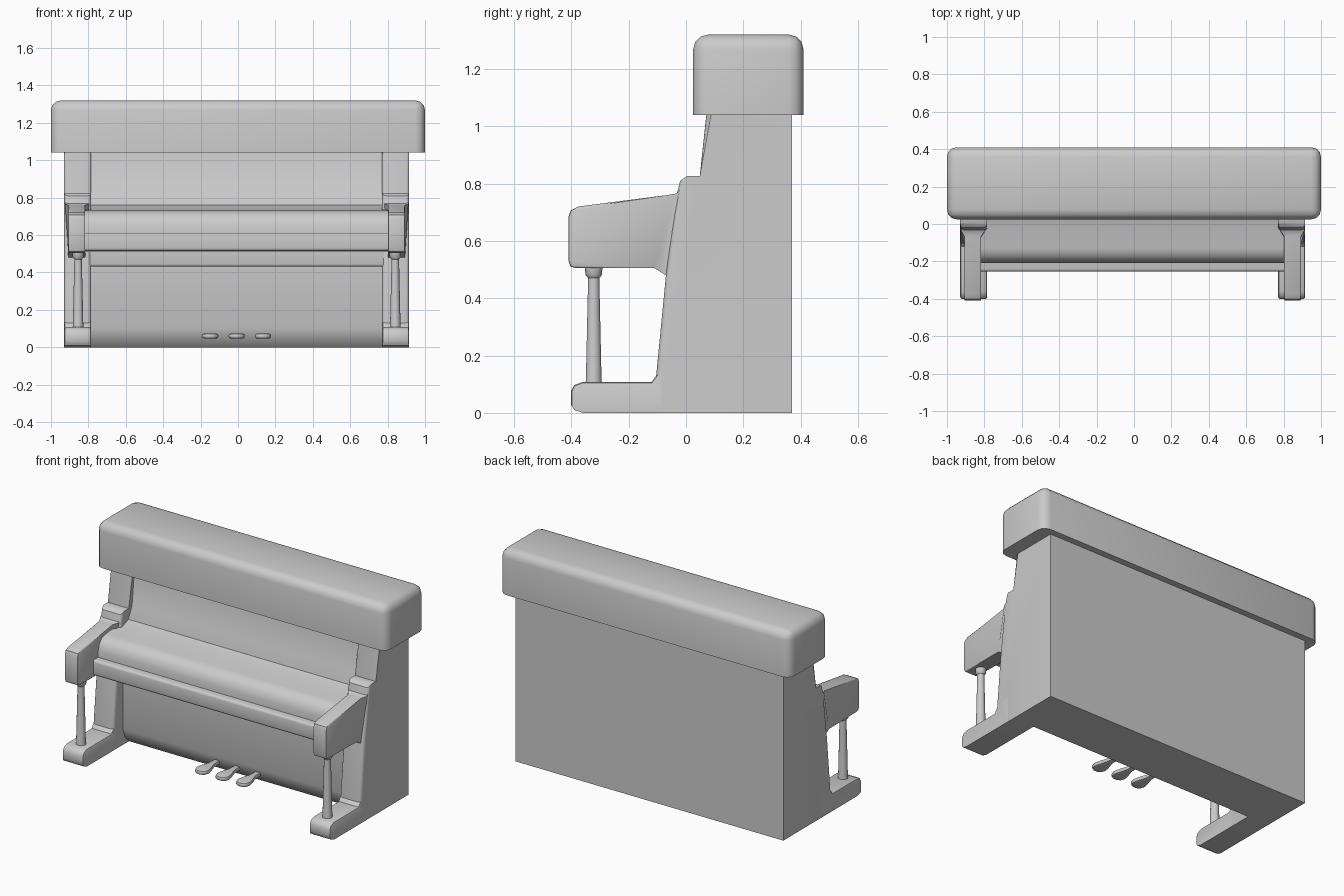
import bpy, bmesh
from math import sin, cos, pi
from mathutils import Vector

if "Cube" in bpy.data.objects:
    bpy.data.objects.remove(bpy.data.objects["Cube"])

CX = -0.007  # the case sits a hair left of the top lid


def finish(name, bm, mirror=False, x=CX, angle=40):
    bmesh.ops.recalc_face_normals(bm, faces=bm.faces)
    me = bpy.data.meshes.new(name)
    bm.to_mesh(me)
    bm.free()
    ob = bpy.data.objects.new(name, me)
    ob.location.x = x
    bpy.context.collection.objects.link(ob)
    if mirror:
        ob.modifiers.new("mirror", 'MIRROR').use_axis[0] = True
    bpy.ops.object.select_all(action='DESELECT')
    bpy.context.view_layer.objects.active = ob
    ob.select_set(True)
    bpy.ops.object.shade_smooth_by_angle(angle=angle * pi / 180)
    return ob


def prism(profile, x0, x1):
    """Extrude a (y, z) profile along x."""
    bm = bmesh.new()
    face = bm.faces.new([bm.verts.new((x0, y, z)) for y, z in profile])
    ext = bmesh.ops.extrude_face_region(bm, geom=[face])
    bmesh.ops.translate(bm, vec=(x1 - x0, 0, 0),
                        verts=[g for g in ext["geom"] if isinstance(g, bmesh.types.BMVert)])
    return bm


def bevel(bm, test, width, segments=3):
    """Round the edges whose midpoint and direction pass the test."""
    edges = []
    for e in bm.edges:
        a, b = e.verts[0].co, e.verts[1].co
        if test((a + b) / 2, (b - a).normalized()):
            edges.append(e)
    bmesh.ops.bevel(bm, geom=edges, offset=width, segments=segments,
                    profile=0.5, affect='EDGES', clamp_overlap=True)


def box(lo, hi):
    return prism([(lo[1], lo[2]), (hi[1], lo[2]), (hi[1], hi[2]), (lo[1], hi[2])], lo[0], hi[0])


# top lid: rounded along the top and the upright corners
bm = box((-1, 0.025, 1.04), (1, 0.41, 1.32))
bevel(bm, lambda m, d: m.z > 1.05, 0.052)
finish("top_lid", bm, x=0)

# case: lower panel, upper panel and closed back in one profile
finish("case", prism([(0.37, 0), (0.37, 1.06), (0.105, 1.06), (0.08, 0.83), (0.045, 0.765),
                      (0.045, 0.5), (-0.01, 0.45), (-0.01, 0.1), (0.01, 0.04), (0.05, 0.0)],
                     -0.8, 0.8))

# side columns
bm = prism([(0.37, 0), (0.37, 1.06), (0.073, 1.06), (0.048, 0.826), (0.003, 0.826),
            (-0.02, 0.81), (-0.032, 0.765), (-0.07, 0.48), (-0.105, 0.12), (-0.105, 0)],
           0.778, 0.922)
bevel(bm, lambda m, d: m.y < 0.07 and abs(d.x) < 0.5 and d.z ** 2 > 0.4 and 0.01 < m.z,
      0.03)
finish("side_column", bm, mirror=True)

# feet
bm = prism([(0.0, 0), (0.0, 0.16), (-0.10, 0.135), (-0.12, 0.108), (-0.36, 0.108),
            (-0.39, 0.097), (-0.402, 0.075), (-0.402, 0.03), (-0.39, 0.01), (-0.36, 0)],
           0.778, 0.922)
bevel(bm, lambda m, d: abs(d.x) < 0.5 and m.y < -0.08 and m.z > 0.02, 0.016, 2)
finish("foot", bm, mirror=True)

# arms, flaring out to the full column width at the back
bm = prism([(0.01, 0.44), (0.01, 0.8), (-0.035, 0.765), (-0.065, 0.76), (-0.375, 0.72),
            (-0.402, 0.707), (-0.41, 0.685), (-0.41, 0.53), (-0.403, 0.511), (-0.385, 0.505),
            (-0.11, 0.505), (-0.07, 0.48)], 0.81, 0.9)
for v in bm.verts:
    if v.co.y > -0.04:
        v.co.x = 0.79 if v.co.x < 0.85 else 0.918
bevel(bm, lambda m, d: abs(d.x) < 0.5 and m.y < -0.1, 0.007, 2)
finish("arm", bm, mirror=True)

# front legs, turned
bm = bmesh.new()
N = 14
rings = []
for r, z in [(0.03, 0.1), (0.028, 0.115), (0.02, 0.47), (0.03, 0.482), (0.031, 0.51)]:
    rings.append([bm.verts.new((0.848 + r * cos(2 * pi * i / N), -0.322 + r * sin(2 * pi * i / N), z))
                  for i in range(N)])
for a, b in zip(rings, rings[1:]):
    for i in range(N):
        bm.faces.new((a[i], a[(i + 1) % N], b[(i + 1) % N], b[i]))
bm.faces.new(rings[0])
bm.faces.new(rings[-1])
finish("front_leg", bm, mirror=True)

# keyboard lid with a rolled front
finish("keyboard_lid", prism([(0.06, 0.51), (0.06, 0.765), (-0.02, 0.736), (-0.13, 0.73),
                              (-0.17, 0.718), (-0.196, 0.69), (-0.208, 0.65), (-0.21, 0.6),
                              (-0.21, 0.51)], -0.815, 0.815))

# key ledge in front of the lid
bm = box((-0.815, -0.255, 0.515), (0.815, 0.0, 0.612))
bevel(bm, lambda m, d: abs(d.x) > 0.9 and m.y < -0.2, 0.015)
finish("key_ledge", bm)

# rail under the keyboard
bm = box((-0.785, -0.068, 0.432), (0.785, 0.05, 0.52))
bevel(bm, lambda m, d: abs(d.x) > 0.9 and m.y < 0 and m.z < 0.45, 0.012)
finish("key_rail", bm)

# three pedals, widening towards the toe
for i in (-1, 0, 1):
    bm = bmesh.new()
    outline = [(0.018, 0.03), (0.02, -0.05), (0.036, -0.10), (0.043, -0.135), (0.034, -0.163)]
    outline += [(0.013, -0.175)]
    pts = outline + [(-x, y) for x, y in reversed(outline)]
    f = bm.faces.new([bm.verts.new((x, y, 0.047)) for x, y in pts])
    ext = bmesh.ops.extrude_face_region(bm, geom=[f])
    bmesh.ops.translate(bm, vec=(0, 0, 0.026),
                        verts=[g for g in ext["geom"] if isinstance(g, bmesh.types.BMVert)])
    bevel(bm, lambda m, d: abs(d.z) < 0.5, 0.009, 2)
    finish("pedal", bm, x=CX + 0.141 * i)
